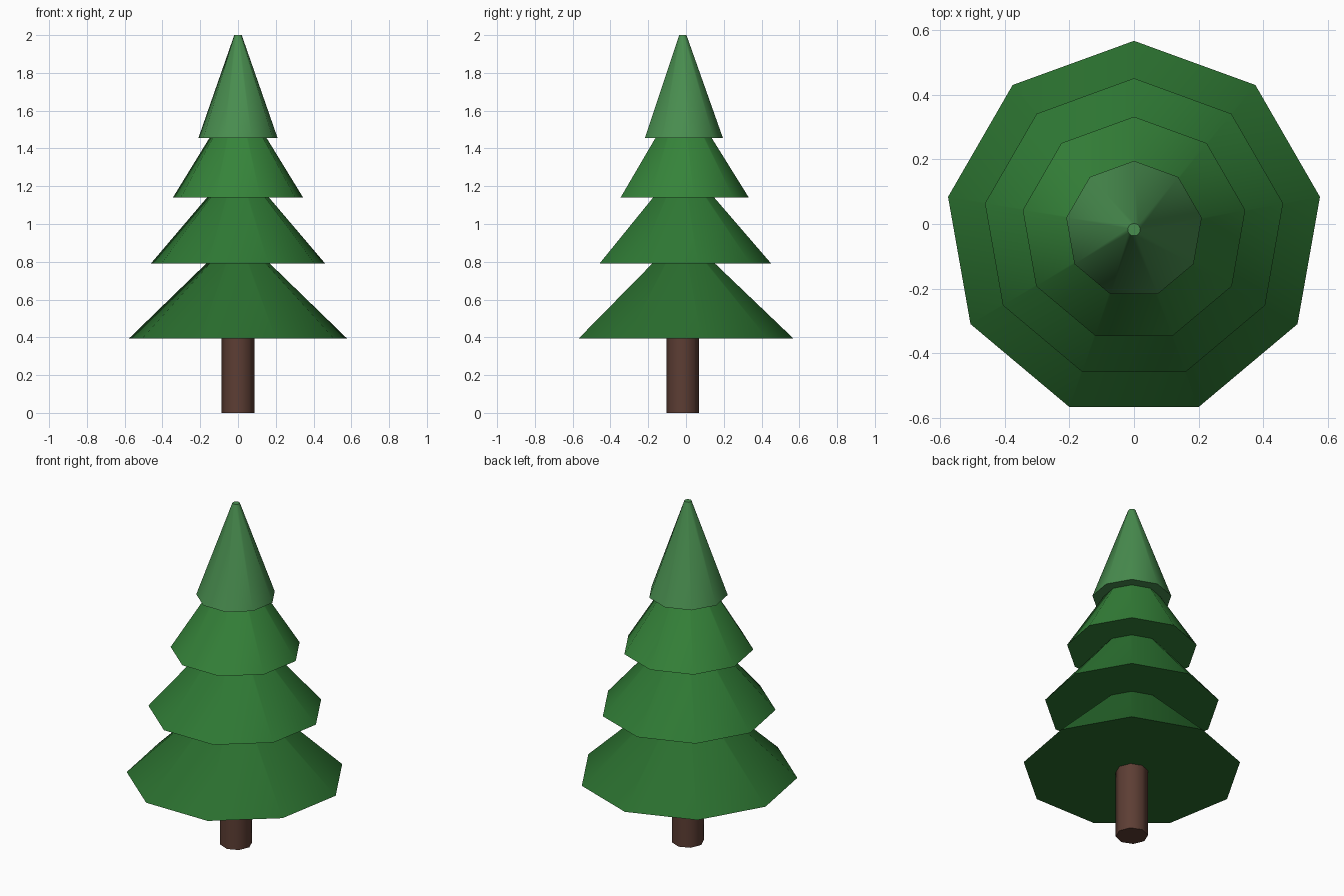
import bpy, math

if "Cube" in bpy.data.objects:
    bpy.data.objects.remove(bpy.data.objects["Cube"])

AXIS_Y = -0.0175  # the odd-sided tiers put the tree axis slightly off the bounding-box centre


def material(name, rgb):
    # 8-bit screen colour to linear
    mat = bpy.data.materials.new(name)
    mat.diffuse_color = [(c / 255) ** 2.2 for c in rgb] + [1]
    mat.use_nodes = True
    mat.node_tree.nodes["Principled BSDF"].inputs["Base Color"].default_value = mat.diffuse_color
    return mat


def frustum(name, sides, r_low, r_high, z_low, z_high, mat):
    # primitive cone has its first vertex on +y
    bpy.ops.mesh.primitive_cone_add(
        vertices=sides, radius1=r_low, radius2=r_high, depth=z_high - z_low,
        location=(0, AXIS_Y, (z_low + z_high) / 2))
    obj = bpy.context.object
    obj.name = name
    obj.data.materials.append(mat)
    bpy.ops.object.shade_smooth_by_angle(angle=math.radians(45))
    return obj


# Trunk
frustum("trunk", 8, 0.0865, 0.0865, 0, 0.42, material("bark", (93, 64, 55)))

# Foliage tiers, bottom to top: base radius, top radius, base z, top z, colour
tiers = [
    (0.585, 0.02, 0.395, 0.935, (46, 110, 50)),
    (0.469, 0.02, 0.79, 1.31, (50, 120, 55)),
    (0.350, 0.02, 1.14, 1.67, (56, 130, 60)),
    (0.213, 0.02, 1.455, 2.0, (74, 140, 80)),
]
for i, (r_low, r_high, z_low, z_high, rgb) in enumerate(tiers, 1):
    frustum(f"foliage_tier_{i}", 9, r_low, r_high, z_low, z_high,
            material(f"needles_{i}", rgb))
